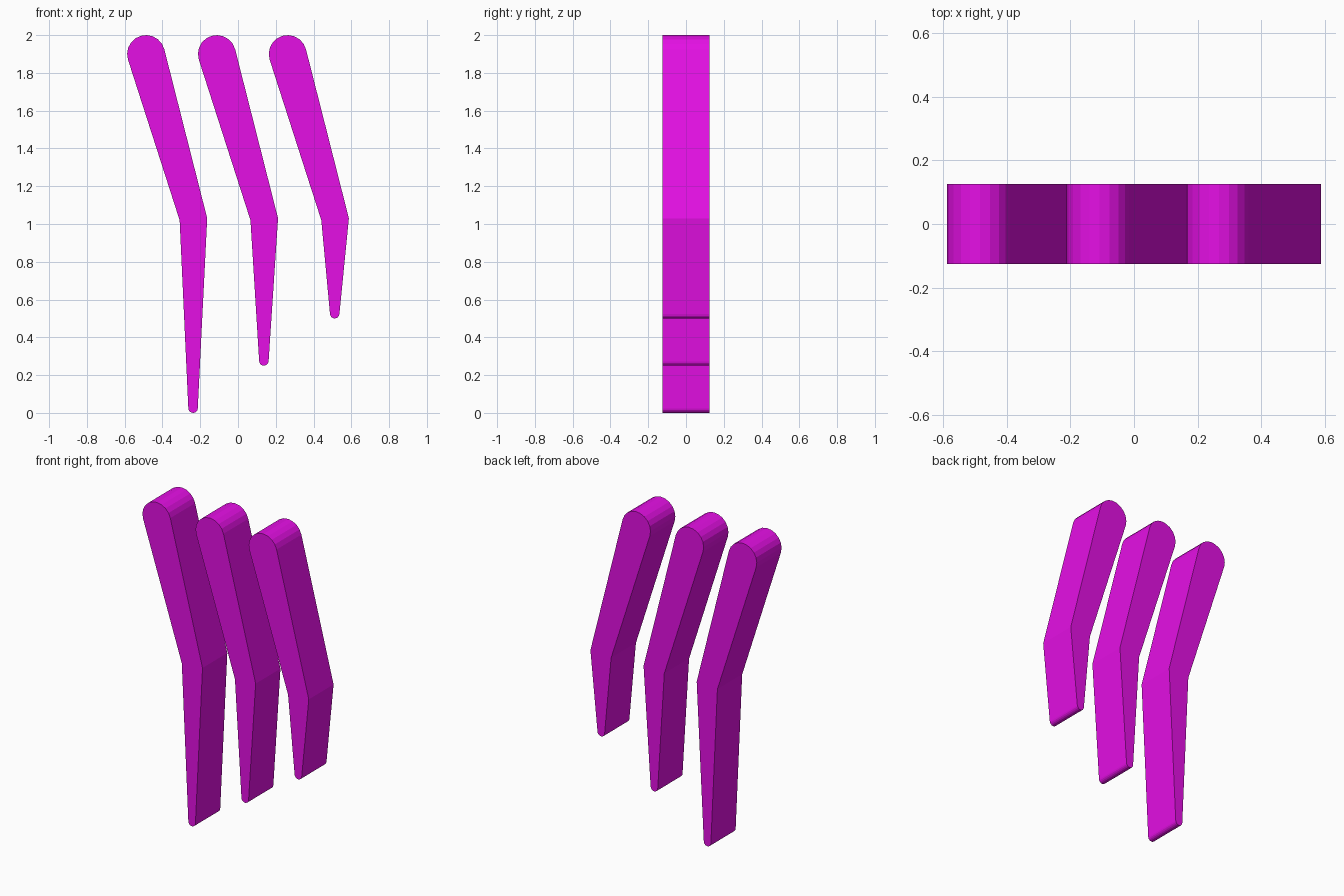
import bpy, bmesh, math

if "Cube" in bpy.data.objects:
    bpy.data.objects.remove(bpy.data.objects["Cube"])

magenta = bpy.data.materials.new("magenta")
magenta.diffuse_color = (0.78, 0.005, 0.78, 1)
magenta.use_nodes = True
magenta.node_tree.nodes["Principled BSDF"].inputs["Base Color"].default_value = magenta.diffuse_color

HALF_DEPTH = 0.125
SPACING = 0.375


def arc(cx, cz, r, start, end, steps):
    """Points on an arc in the xz plane, angles in degrees."""
    angles = [math.radians(start + (end - start) * i / steps) for i in range(steps + 1)]
    return [(cx + r * math.cos(a), cz + r * math.sin(a)) for a in angles]


def bent_prong(name, x, tip_z):
    # Outline: rounded head, bent knee, narrow rounded tip
    outline = arc(x, 1.90, 0.10, 14.5, 197.5, 10)
    outline.append((x + 0.178, 1.02))
    outline += arc(x + 0.249, tip_z + 0.025, 0.025, 184, 356, 8)
    outline.append((x + 0.324, 1.03))

    # Extrude the outline through the depth
    bm = bmesh.new()
    face = bm.faces.new([bm.verts.new((px, -HALF_DEPTH, pz)) for px, pz in outline])
    ext = bmesh.ops.extrude_face_region(bm, geom=[face])
    moved = [v for v in ext["geom"] if isinstance(v, bmesh.types.BMVert)]
    bmesh.ops.translate(bm, verts=moved, vec=(0, 2 * HALF_DEPTH, 0))
    bmesh.ops.recalc_face_normals(bm, faces=bm.faces)
    mesh = bpy.data.meshes.new(name)
    bm.to_mesh(mesh)
    bm.free()
    mesh.materials.append(magenta)
    bpy.context.collection.objects.link(bpy.data.objects.new(name, mesh))


# Three prongs, each shorter than the last
for i, name in enumerate(("long_prong", "middle_prong", "short_prong")):
    bent_prong(name, -0.487 + SPACING * i, 0.25 * i)
